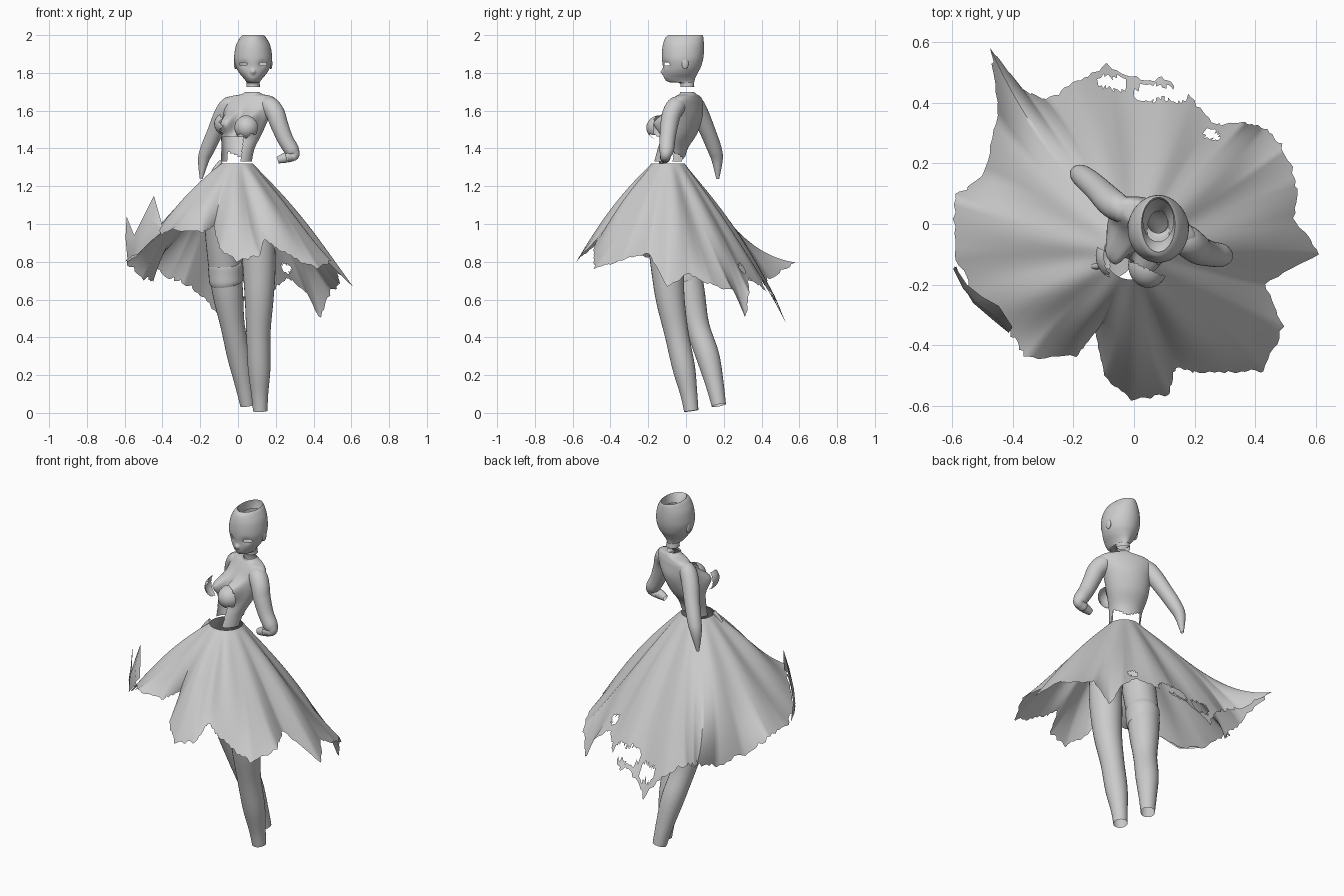
import bpy, bmesh, math, random
from mathutils import Vector

if "Cube" in bpy.data.objects:
    bpy.data.objects.remove(bpy.data.objects["Cube"])

random.seed(4)
TAU = 2 * math.pi


def loft(name, rings, closed=True, drop=None, angle=50):
    """Skin a list of point rings; drop(face centre) removes torn-away faces."""
    bm = bmesh.new()
    rows = [[bm.verts.new(p) for p in r] for r in rings]
    n = len(rows[0])
    for a, b in zip(rows, rows[1:]):
        for i in range(n if closed else n - 1):
            j = (i + 1) % n
            bm.faces.new((a[i], a[j], b[j], b[i]))
    if drop:
        gone = [f for f in bm.faces if drop(f.calc_center_median())]
        bmesh.ops.delete(bm, geom=gone, context='FACES')
    bmesh.ops.recalc_face_normals(bm, faces=bm.faces)
    mesh = bpy.data.meshes.new(name)
    bm.to_mesh(mesh)
    bm.free()
    ob = bpy.data.objects.new(name, mesh)
    bpy.context.collection.objects.link(ob)
    bpy.ops.object.select_all(action='DESELECT')
    ob.select_set(True)
    bpy.context.view_layer.objects.active = ob
    bpy.ops.object.shade_smooth_by_angle(angle=math.radians(angle))
    return ob


def spline(pts, n=6):
    """Catmull-Rom resampling of tuples of any length."""
    p = [pts[0]] + list(pts) + [pts[-1]]
    out = []
    for i in range(1, len(p) - 2):
        for k in range(n):
            t = k / n
            out.append([0.5 * (2 * b + (c - a) * t + (2 * a - 5 * b + 4 * c - d) * t * t
                               + (3 * b - a - 3 * c + d) * t ** 3)
                        for a, b, c, d in zip(p[i - 1], p[i], p[i + 1], p[i + 2])])
    return out + [list(pts[-1])]


def tube(name, pts, sides=28):
    """Tapered limb along points (x, y, z, radius)."""
    s = spline(pts)
    rings = []
    for i, q in enumerate(s):
        t = (Vector(s[min(i + 1, len(s) - 1)][:3]) - Vector(s[max(i - 1, 0)][:3])).normalized()
        v = t.cross(Vector((1, 0, 0.25))).normalized()
        u = v.cross(t)
        rings.append([Vector(q[:3]) + q[3] * (u * math.cos(TAU * k / sides) + v * math.sin(TAU * k / sides))
                      for k in range(sides)])
    return loft(name, rings)


# Head: rings of (z, half width, front y, back y), open crown
HX = 0.08
head = spline([(2.0, .055, -.092, .088), (1.985, .070, -.110, .092), (1.95, .089, -.122, .095),
               (1.91, .098, -.127, .095), (1.87, .100, -.127, .09), (1.83, .090, -.122, .078),
               (1.80, .074, -.120, .062), (1.775, .053, -.116, .05), (1.758, .040, -.105, .045)], 8)
head += spline([(1.75, .036, -.085, .043), (1.747, .035, -.035, .042), (1.725, .036, -.03, .044)], 4)
rings = []
for z, w, f, b in head:
    ring = []
    for k in range(96):
        a = TAU * k / 96
        x, y = w * math.cos(a), (f + b) / 2 + (b - f) / 2 * math.sin(a)
        if y < 0:
            y -= 0.014 * math.exp(-(x / .012) ** 2 - ((z - 1.805) / .014) ** 2)      # nose
            y += 0.008 * math.exp(-((abs(x) - .05) / .02) ** 2 - ((z - 1.845) / .018) ** 2)  # sockets
        ring.append((HX + x, y, z))
    rings.append(ring)
loft("head", rings, drop=lambda c: c.y < -.05 and
     ((abs(c.x - HX) - .052) / .02) ** 2 + ((c.z - 1.846) / .009) ** 2 < 1)

# Inner rim of the crown opening
loft("crown_rim", [[(HX + w * math.cos(TAU * k / 48), y + d * math.sin(TAU * k / 48), z) for k in range(48)]
                   for w, d, y, z in ((.055, .09, -.002, 2.0), (.053, .08, .01, 1.98), (.05, .07, .012, 1.95))])


def blob(name, c, r, drop=None):
    """Ellipsoid shell."""
    loft(name, [[(c[0] + r[0] * math.sin(p) * math.cos(TAU * k / 48),
                  c[1] + r[1] * math.sin(p) * math.sin(TAU * k / 48),
                  c[2] + r[2] * math.cos(p)) for k in range(48)]
                for p in [math.pi * (i + .02) / 24.04 for i in range(25)]], drop=drop)


for s, side in ((-1, "right"), (1, "left")):
    blob(side + "_ear", (HX + s * .093, -.005, 1.85), (.009, .018, .03))

# Torso with bust: rings of (x, y, z, half width, half depth), turned to one side
A, F = Vector((.91, -.41, 0)), Vector((-.41, -.91, 0))
rings = []
for x, y, z, w, d in spline([(.075, .005, 1.70, .036, .036), (.075, .01, 1.687, .06, .042),
                             (.07, .01, 1.673, .125, .05), (.065, .005, 1.64, .15, .064),
                             (.045, -.005, 1.57, .13, .084), (.02, -.03, 1.48, .112, .085),
                             (0, -.07, 1.40, .09, .078), (-.01, -.09, 1.33, .084, .08)], 9):
    ring = []
    for k in range(112):
        a = TAU * k / 112
        u, v = w * math.cos(a), d * math.sin(a)
        if v > 0:
            v += .07 * sum(math.exp(-((u - s) / .042) ** 4 - ((z - 1.535) / .052) ** 2) for s in (-.058, .058))
        ring.append(Vector((x, y, z)) + A * u + F * v)
    rings.append(ring)


def torso_tear(c):
    side = (c - Vector((0, -.075, 0))).dot(A)
    fwd = (c - Vector((0, -.075, 0))).dot(F)
    if fwd > 0:
        return c.z < 1.46 and -.085 < side < .05
    return c.z < 1.345 + abs(side) * .5 and abs(side) < .075


loft("torso", rings, drop=torso_tear)

# Torn bodice cups hanging in front of the bust
blob("left_bodice_cup", (.047, -.135, 1.51), (.066, .075, .066), lambda p:
     (p - Vector((.047, -.135, 1.51))).dot(F) < .012 or p.z < 1.465 + .012 * math.sin(p.x * 110))
blob("right_bodice_cup", (-.06, -.105, 1.53), (.066, .075, .062), lambda p:
     (p - Vector((-.06, -.105, 1.53))).dot(F) < .0 or p.x > -.088 + .01 * math.sin(p.z * 150))

# Arms
tube("left_arm", [(.12, -.025, 1.63, .034), (.165, -.05, 1.625, .05), (.198, -.075, 1.585, .05),
                  (.217, -.088, 1.53, .047), (.25, -.098, 1.45, .042), (.285, -.103, 1.39, .039),
                  (.295, -.107, 1.363, .028), (.255, -.11, 1.352, .028), (.21, -.11, 1.338, .018)])
tube("right_arm", [(0, .03, 1.63, .034), (-.045, .05, 1.63, .045), (-.08, .075, 1.58, .047),
                   (-.12, .115, 1.49, .042), (-.16, .15, 1.40, .038), (-.182, .165, 1.34, .03),
                   (-.195, .168, 1.24, .008)])
tube("waist_scrap", [(-.09, -.13, 1.33, .012), (-.13, -.14, 1.28, .01), (-.16, -.13, 1.22, .002)], 8)

# Legs and the stocking band
tube("left_leg", [(.08, -.11, 1.08, .095), (.105, -.11, .9, .09), (.112, -.097, .75, .086),
                  (.112, -.083, .6, .076), (.108, -.05, .42, .064), (.112, -.012, .24, .06),
                  (.115, .015, .1, .045), (.118, .028, .01, .038)])
tube("right_leg", [(-.09, -.09, 1.08, .095), (-.08, -.045, .9, .09), (-.067, -.005, .75, .086),
                   (-.052, .022, .62, .08), (-.028, .06, .46, .064), (.005, .115, .3, .062),
                   (.032, .152, .15, .048), (.05, .174, .04, .038)])
tube("stocking_band", [(-.068, -.012, .79, .084), (-.067, -.01, .78, .092), (-.066, -.005, .735, .09),
                       (-.064, 0, .695, .088), (-.063, .002, .685, .08)])

# Skirt: smooth cone from the waist, bent near the edge to a ragged hem (x, y, z)
HEM = [(.61, -.10, .66), (.53, .02, .72), (.55, .15, .67), (.50, .26, .64), (.43, .32, .48),
       (.37, .34, .62), (.27, .33, .71), (.19, .42, .64), (.10, .49, .58), (.04, .48, .60),
       (-.09, .53, .47), (-.19, .47, .60), (-.29, .41, .68), (-.37, .45, .71), (-.48, .59, .80),
       (-.45, .36, .69), (-.50, .16, .70), (-.60, .09, .79), (-.60, -.10, .80), (-.54, -.25, .83),
       (-.41, -.36, .93), (-.36, -.45, .97), (-.19, -.44, .95), (-.13, -.36, .98), (-.10, -.50, .86),
       (-.01, -.58, .79), (.12, -.57, .83), (.14, -.48, .92), (.20, -.49, .86), (.33, -.49, .79),
       (.43, -.49, .76), (.50, -.34, .80), (.44, -.20, .84)]
WC = Vector((-.01, -.095, 1.32))
edge = [Vector(p).lerp(Vector(HEM[(i + 1) % len(HEM)]), k / 8) for i, p in enumerate(HEM) for k in range(8)]
N = len(edge)
R = 17
cols = []
for i, e in enumerate(edge):
    soft = sum((edge[(i + k) % N] for k in range(-R, R + 1)), Vector()) / (2 * R + 1)
    soft = WC + (soft - WC) * ((e - WC).length / (soft - WC).length)
    cols.append((e, soft, math.atan2(soft.y - WC.y, soft.x - WC.x), 1 - random.random() * .03))
rings = []
for j in range(37):
    ring = []
    for e, soft, a, cut in cols:
        t = j / 36 * cut
        out = Vector((math.cos(a), math.sin(a), 0))
        p = (WC + out * .088).lerp(soft.lerp(e, t ** 3), t)
        fold = .008 * math.sin(11 * a) + .008 * math.sin(7 * a + 1)
        p += (out * .6 + Vector((0, 0, .8))) * (fold * math.sin(math.pi * t * .8) + .02 * math.sin(math.pi * t))
        ring.append(p)
    rings.append(ring)
HOLES = [((.13, .42, .66), .045), ((.05, .43, .66), .05), ((-.07, .46, .60), .05),
         ((.25, .29, .76), .03), ((-.13, -.30, 1.06), .035)]
loft("skirt", rings, angle=60, drop=lambda c: any((c - Vector(h)).length < r for h, r in HOLES))

# Curled-up scrap on the front right hem
base = [(-.585, -.14, .81), (-.56, -.21, .83), (-.53, -.26, .84), (-.46, -.32, .91), (-.41, -.36, .95)]
tips = [(-.59, -.14, 1.04), (-.55, -.20, .94), (-.50, -.24, 1.04), (-.445, -.27, 1.15), (-.40, -.34, .99)]
mid = [Vector(b).lerp(Vector(t), .5) + Vector((-.008, -.008, 0)) for b, t in zip(base, tips)]
loft("skirt_curl", [base, mid, tips], closed=False, angle=60)
